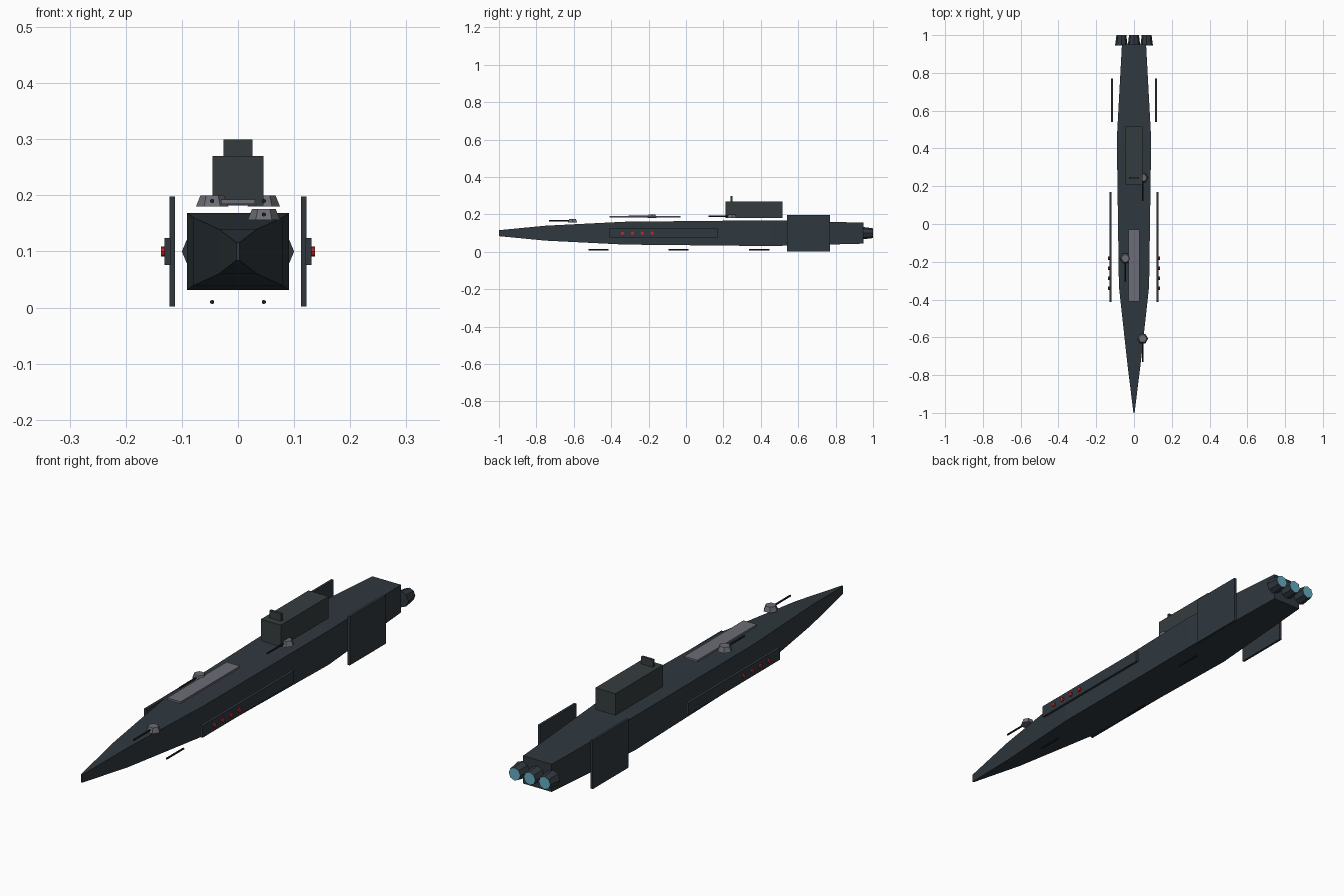
import bpy
import bmesh
from math import pi
from mathutils import Matrix, Vector

old = bpy.data.objects.get("Cube")
if old:
    bpy.data.objects.remove(old, do_unlink=True)


def material(name, r, g, b):
    m = bpy.data.materials.new(name)
    m.use_nodes = True
    m.diffuse_color = (r, g, b, 1)
    bsdf = next(n for n in m.node_tree.nodes if n.type == "BSDF_PRINCIPLED")
    bsdf.inputs["Base Color"].default_value = (r, g, b, 1)
    return m


SLATE = material("dark slate", 0.029, 0.040, 0.049)
CHARCOAL = material("charcoal", 0.036, 0.046, 0.049)
GREY = material("deck grey", 0.15, 0.15, 0.18)
BLACK = material("gun black", 0.012, 0.014, 0.017)
RED = material("signal red", 0.55, 0.02, 0.02)
BLUE = material("engine blue", 0.13, 0.42, 0.53)


def finish(name, bm, *mats):
    bmesh.ops.recalc_face_normals(bm, faces=bm.faces)
    mesh = bpy.data.meshes.new(name)
    bm.to_mesh(mesh)
    bm.free()
    for m in mats:
        mesh.materials.append(m)
    obj = bpy.data.objects.new(name, mesh)
    bpy.context.collection.objects.link(obj)
    return obj


def box(name, mat, x, y, z):
    """Box from (low, high) pairs on each axis."""
    bm = bmesh.new()
    bmesh.ops.create_cube(bm, size=1)
    bmesh.ops.scale(bm, vec=[b - a for a, b in (x, y, z)], verts=bm.verts)
    bmesh.ops.translate(bm, vec=[(a + b) / 2 for a, b in (x, y, z)], verts=bm.verts)
    return finish(name, bm, mat)


def frustum(name, centre, r1, r2, depth, sides, turn, *mats):
    """Tapered cylinder; a second material goes on its rear-facing cap."""
    bm = bmesh.new()
    bmesh.ops.create_cone(bm, cap_ends=True, segments=sides, radius1=r1, radius2=r2,
                          depth=depth, matrix=Matrix.Translation(centre) @ turn)
    bm.normal_update()
    if len(mats) > 1:
        for f in bm.faces:
            f.material_index = int(f.normal.y > 0.9)
    return finish(name, bm, *mats)


UPRIGHT = Matrix.Rotation(pi / 2, 4, "Z")
AFT = Matrix.Rotation(-pi / 2, 4, "X")
SIDEWAYS = Matrix.Rotation(pi / 2, 4, "Y")

# Hull: rectangular sections (y, half width, half height) lofted from bow to stern
sections = [(-1, 0.003, 0.016), (-0.75, 0.034, 0.04), (-0.33, 0.08, 0.061),
            (0.45, 0.091, 0.069), (0.95, 0.064, 0.056)]
bm = bmesh.new()
rings = [[bm.verts.new((sx * w, y, 0.1 + sz * h))
          for sx, sz in ((-1, -1), (1, -1), (1, 1), (-1, 1))] for y, w, h in sections]
for a, b in zip(rings, rings[1:]):
    for i in range(4):
        j = (i + 1) % 4
        bm.faces.new((a[i], a[j], b[j], b[i]))
bm.faces.new(rings[0])
bm.faces.new(rings[-1])
finish("hull", bm, SLATE)

# Superstructure and deck
box("command_tower", CHARCOAL, (-0.045, 0.045), (0.21, 0.515), (0.182, 0.27))
box("bridge_mast", CHARCOAL, (-0.026, 0.026), (0.239, 0.249), (0.26, 0.3))
box("flight_deck", GREY, (-0.03, 0.03), (-0.41, -0.03), (0.185, 0.193))

# Fins, armour belts and signal lights on both sides
for side, s in (("left", 1), ("right", -1)):
    def span(a, b):
        return sorted((s * a, s * b))
    box(f"{side}_fin", SLATE, span(0.1125, 0.122), (0.54, 0.77), (0.002, 0.198))
    box(f"{side}_armour_belt", SLATE, span(0.12, 0.131), (-0.413, 0.17), (0.076, 0.124))
    for i in range(4):
        frustum(f"{side}_signal_light_{i + 1}", (s * 0.132, -0.34 + i * 0.053, 0.1),
                0.009, 0.009, 0.01, 8, SIDEWAYS, RED)

# Deck turrets with forward barrels
for i, (x, y, z) in enumerate([(0.046, -0.607, 0.166), (-0.046, -0.182, 0.19),
                               (0.046, 0.245, 0.19)], 1):
    frustum(f"turret_{i}", (x, y, z), 0.029, 0.021, 0.02, 6, UPRIGHT, GREY)
    frustum(f"turret_barrel_{i}", (x, y - 0.067, z), 0.004, 0.004, 0.115, 6, AFT, BLACK)

# Keel guns below the hull
for i, (x, y) in enumerate([(0.046, -0.468), (-0.046, -0.04), (0.046, 0.392)], 1):
    frustum(f"keel_gun_{i}", (x, y, 0.01), 0.004, 0.004, 0.108, 6, AFT, BLACK)

# Engine nozzles
for name, x in (("right", -0.067), ("centre", 0), ("left", 0.067)):
    frustum(f"{name}_engine", (x, 0.973, 0.1), 0.033, 0.026, 0.054, 8, AFT, SLATE, BLUE)
